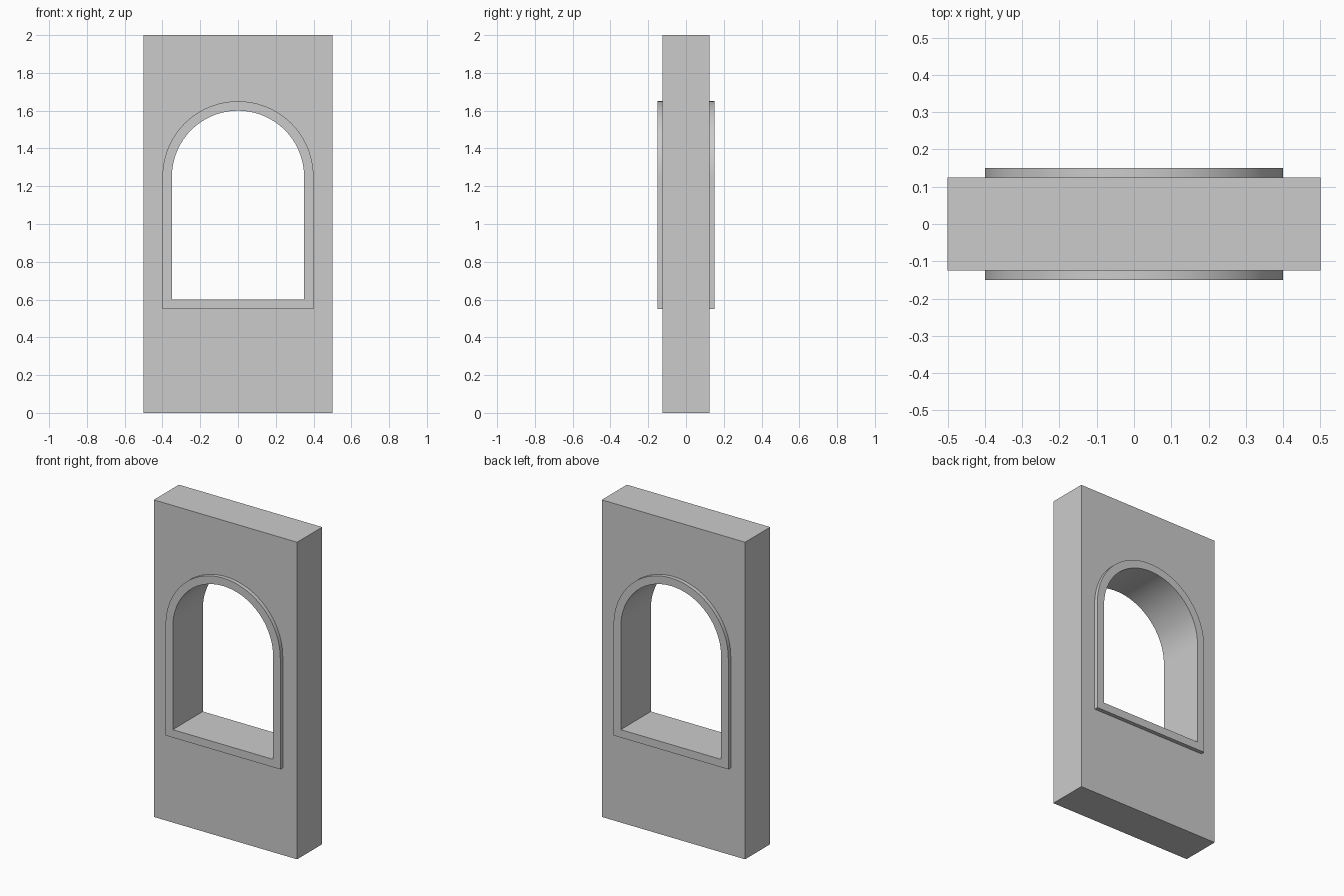
import bpy, bmesh, math

cube = bpy.data.objects.get("Cube")
if cube:
    bpy.data.objects.remove(cube, do_unlink=True)

stone = bpy.data.materials.new("grey_stone")
stone.use_nodes = True
GREY = (0.6, 0.6, 0.6, 1)
stone.diffuse_color = GREY
stone.node_tree.nodes["Principled BSDF"].inputs["Base Color"].default_value = GREY

SPRING = 1.25  # height where the arch begins


def arch(radius, sill, steps=48):
    """Outline of a round-headed window, in (x, z)."""
    arc = [(radius * math.cos(math.pi * i / steps),
            SPRING + radius * math.sin(math.pi * i / steps)) for i in range(steps + 1)]
    return [(-radius, sill), (radius, sill)] + arc


def slab(name, outlines, depth):
    """Extrude outlines along y; the second outline is a hole."""
    curve = bpy.data.curves.new(name, "CURVE")
    curve.dimensions = "2D"
    curve.fill_mode = "BOTH"
    curve.extrude = depth / 2
    for points in outlines:
        spline = curve.splines.new("POLY")
        spline.points.add(len(points) - 1)
        for p, (x, z) in zip(spline.points, points):
            p.co = (x, z, 0, 1)
        spline.use_cyclic_u = True
    temp = bpy.data.objects.new(name + "_outline", curve)
    bpy.context.collection.objects.link(temp)
    mesh = bpy.data.meshes.new_from_object(
        temp.evaluated_get(bpy.context.evaluated_depsgraph_get()))
    bpy.data.objects.remove(temp, do_unlink=True)

    # Stand upright, weld the caps to the sides
    bm = bmesh.new()
    bm.from_mesh(mesh)
    for v in bm.verts:
        v.co = (v.co.x, -v.co.z, v.co.y)
    bmesh.ops.remove_doubles(bm, verts=bm.verts, dist=0.0001)
    bmesh.ops.recalc_face_normals(bm, faces=bm.faces)
    bm.to_mesh(mesh)
    bm.free()
    mesh.name = name
    mesh.materials.clear()
    mesh.materials.append(stone)
    obj = bpy.data.objects.new(name, mesh)
    bpy.context.collection.objects.link(obj)
    bpy.ops.object.select_all(action="DESELECT")
    obj.select_set(True)
    bpy.context.view_layer.objects.active = obj
    bpy.ops.object.shade_smooth_by_angle(angle=math.radians(30))
    return obj


# Wall panel; its opening is hidden inside the window frame
panel = [(-0.5, 0), (0.5, 0), (0.5, 2), (-0.5, 2)]
slab("wall", [panel, arch(0.38, 0.57)], 0.25)

# Frame lining the opening, standing proud on both sides
slab("window_frame", [arch(0.4, 0.55), arch(0.35, 0.6)], 0.3)
